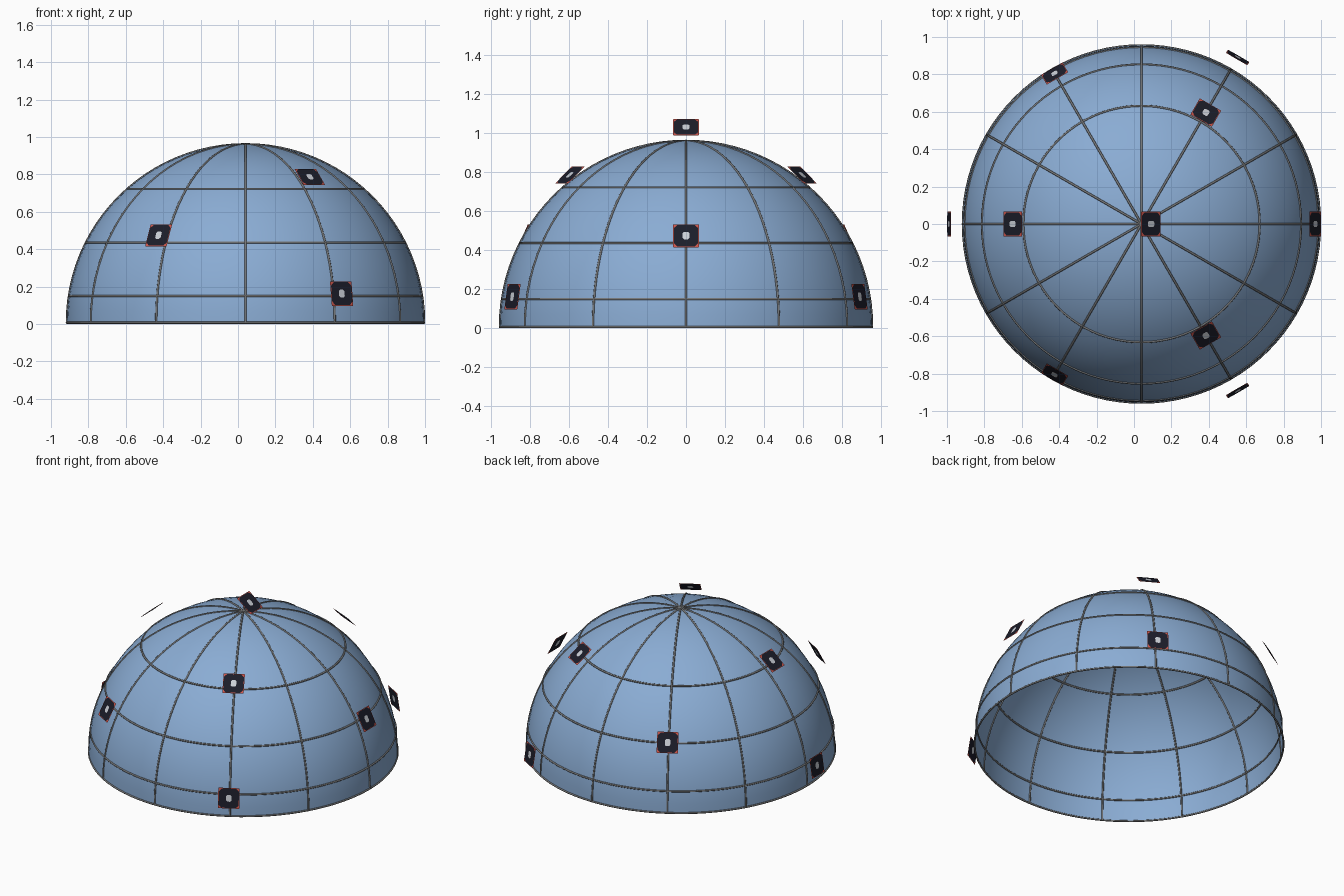
import bpy, bmesh, math
from mathutils import Matrix, Vector

cube = bpy.data.objects.get("Cube")
if cube:
    bpy.data.objects.remove(cube, do_unlink=True)

R = 0.955                            # dome radius
TUBE = 0.006                         # grid line radius
CENTRE = Vector((0.04, 0, TUBE))     # centre of the dome's base


def material(name, rgb):
    m = bpy.data.materials.new(name)
    m.use_nodes = True
    m.diffuse_color = (*rgb, 1)
    m.node_tree.nodes["Principled BSDF"].inputs["Base Color"].default_value = (*rgb, 1)
    return m


BLUE = material("sky blue", (0.255, 0.413, 0.655))
GREY = material("mid grey", (0.18, 0.185, 0.19))
RED = material("signal red", (0.6, 0.09, 0.07))
NAVY = material("near black navy", (0.011, 0.012, 0.022))
PALE = material("pale grey", (0.6, 0.63, 0.68))


def add_mesh(name, bm, mats, matrix, smooth=False):
    me = bpy.data.meshes.new(name)
    bm.to_mesh(me)
    bm.free()
    for m in mats:
        me.materials.append(m)
    for p in me.polygons:
        p.use_smooth = smooth
    ob = bpy.data.objects.new(name, me)
    ob.matrix_world = matrix
    bpy.context.collection.objects.link(ob)


def cut_below(bm):
    """Remove the vertices under the local plane z = 0."""
    low = [v for v in bm.verts if v.co.z < -1e-4]
    bmesh.ops.delete(bm, geom=low, context='VERTS')


def torus(bm, radius, matrix, seg=96, sides=8):
    """Sweep a small circle around a big one."""
    grid = []
    for i in range(seg):
        a = 2 * math.pi * i / seg
        ring = []
        for j in range(sides):
            b = 2 * math.pi * j / sides
            r = radius + TUBE * math.cos(b)
            co = Vector((r * math.cos(a), r * math.sin(a), TUBE * math.sin(b)))
            ring.append(bm.verts.new(matrix @ co))
        grid.append(ring)
    for i in range(seg):
        p, q = grid[i], grid[(i + 1) % seg]
        for j in range(sides):
            k = (j + 1) % sides
            bm.faces.new((p[j], q[j], q[k], p[k]))


base = Matrix.Translation(CENTRE)

# Open dome shell
bm = bmesh.new()
bmesh.ops.create_uvsphere(bm, u_segments=96, v_segments=48, radius=R)
cut_below(bm)
add_mesh("dome_shell", bm, [BLUE], base, True)

# Horizontal grid rings
for i, h in enumerate((0, 0.15, 0.45, 0.75)):
    bm = bmesh.new()
    torus(bm, R * math.sqrt(1 - h * h), Matrix.Translation((0, 0, R * h)))
    add_mesh(f"grid_ring_{i}", bm, [GREY], base, True)

# Vertical arches, one every 30 degrees
for i in range(6):
    bm = bmesh.new()
    torus(bm, R, Matrix.Rotation(math.radians(30 * i), 4, 'Z')
          @ Matrix.Rotation(math.pi / 2, 4, 'X'))
    cut_below(bm)
    add_mesh(f"grid_arch_{i}", bm, [GREY], base, True)


def sheets(bm, w, h, cut, lift, mat):
    """Pair of outward-facing sheets with clipped corners, front and back."""
    x, y = w / 2, h / 2
    pts = [(x - cut, -y), (x, cut - y), (x, y - cut), (x - cut, y),
           (cut - x, y), (-x, y - cut), (-x, cut - y), (cut - x, -y)]
    for z, order in ((lift, pts), (-lift, pts[::-1])):
        f = bm.faces.new([bm.verts.new((a, b, z)) for a, b in order])
        f.material_index = mat


def marker(name, pos, azimuth, elevation):
    """Thin marker plate whose normal points along the given angles."""
    a, e = math.radians(azimuth), math.radians(elevation)
    n = Vector((math.cos(e) * math.cos(a), math.cos(e) * math.sin(a), math.sin(e)))
    side = Vector((-math.sin(a), math.cos(a), 0))
    up = n.cross(side)
    rot = Matrix((side, up, n)).transposed().to_4x4()
    bm = bmesh.new()
    sheets(bm, 0.132, 0.132, 0.002, 0.0003, 0)    # red backing
    sheets(bm, 0.124, 0.124, 0.018, 0.0012, 1)    # dark face
    sheets(bm, 0.034, 0.044, 0.008, 0.0021, 2)    # pale centre patch
    add_mesh(name, bm, [RED, NAVY, PALE], Matrix.Translation(CENTRE + Vector(pos)) @ rot)


# Three tiers of three markers, floating just off the dome
K = 1.04
for tier, (h, first) in enumerate(((0.15, 60), (0.45, 0), (0.75, 60))):
    r = math.sqrt(1 - h * h)
    for i in range(3):
        az = first + 120 * i
        a = math.radians(az)
        marker(f"marker_tier_{tier + 1}_{i + 1}",
               (K * r * math.cos(a), K * r * math.sin(a), K * h),
               az, math.degrees(math.asin(h)))

# Tilted marker above the crown
marker("marker_crown", (0.05, 0, 1.025), 0, 51)
